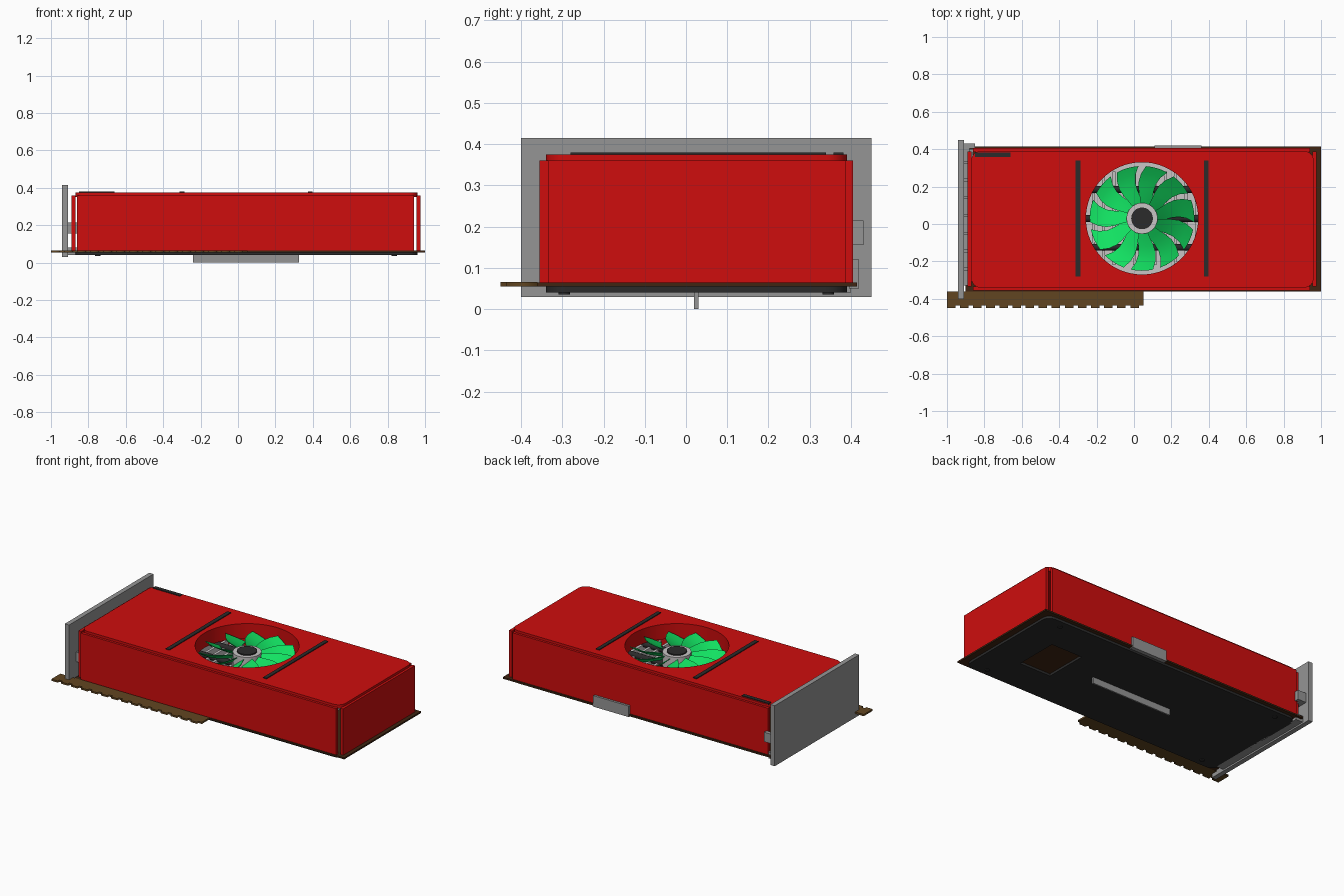
import bpy, bmesh, math
from mathutils import Vector

if "Cube" in bpy.data.objects:
    bpy.data.objects.remove(bpy.data.objects["Cube"])

def mat(name, rgb):
    m = bpy.data.materials.new(name)
    m.diffuse_color = (*rgb, 1)
    m.use_nodes = True
    m.node_tree.nodes["Principled BSDF"].inputs["Base Color"].default_value = m.diffuse_color
    return m

RED = mat("red", (0.62, 0.004, 0.004))
GREEN = mat("green", (0.006, 0.75, 0.12))
GREY = mat("grey", (0.30, 0.30, 0.30))
LIGHT = mat("light grey", (0.58, 0.56, 0.56))
DARK = mat("dark grey", (0.024, 0.024, 0.024))
BROWN = mat("dark brown", (0.05, 0.018, 0.006))
GOLD = mat("bronze", (0.12, 0.06, 0.015))

FX, FY = 0.043, 0.03      # fan centre

def add(name, bm, m):
    bmesh.ops.recalc_face_normals(bm, faces=bm.faces)
    me = bpy.data.meshes.new(name)
    bm.to_mesh(me)
    bm.free()
    me.materials.append(m)
    o = bpy.data.objects.new(name, me)
    bpy.context.collection.objects.link(o)
    return o

def boxes(name, spans, m):
    """One object made of boxes, each given as x0, x1, y0, y1, z0, z1."""
    bm = bmesh.new()
    for x0, x1, y0, y1, z0, z1 in spans:
        vs = bmesh.ops.create_cube(bm, size=1)['verts']
        for v in vs:
            v.co = Vector(((x0 + x1) / 2 + v.co.x * (x1 - x0),
                           (y0 + y1) / 2 + v.co.y * (y1 - y0),
                           (z0 + z1) / 2 + v.co.z * (z1 - z0)))
    return add(name, bm, m)

def smooth(o):
    bpy.ops.object.select_all(action='DESELECT')
    o.select_set(True)
    bpy.context.view_layer.objects.active = o
    bpy.ops.object.shade_smooth_by_angle(angle=math.radians(35))

def plate(name, outlines, z0, z1, m):
    """Flat plate from an outline, with any further outlines cut out as holes."""
    cu = bpy.data.curves.new(name, 'CURVE')
    cu.dimensions, cu.fill_mode, cu.extrude = '2D', 'BOTH', (z1 - z0) / 2
    for pts in outlines:
        s = cu.splines.new('POLY')
        s.points.add(len(pts) - 1)
        for p, (x, y) in zip(s.points, pts):
            p.co = (x, y, 0, 1)
        s.use_cyclic_u = True
    tmp = bpy.data.objects.new(name + "_curve", cu)
    bpy.context.collection.objects.link(tmp)
    me = bpy.data.meshes.new_from_object(tmp.evaluated_get(bpy.context.evaluated_depsgraph_get()))
    bpy.data.objects.remove(tmp)
    bm = bmesh.new()
    bm.from_mesh(me)
    bpy.data.meshes.remove(me)
    bmesh.ops.remove_doubles(bm, verts=bm.verts, dist=1e-5)
    bmesh.ops.translate(bm, verts=bm.verts, vec=(0, 0, (z0 + z1) / 2))
    return add(name, bm, m)

def circle(x, y, r, n=64):
    return [(x + r * math.cos(2 * math.pi * i / n), y + r * math.sin(2 * math.pi * i / n)) for i in range(n)]

def rounded(x0, x1, y0, y1, r, n=6):
    pts = []
    for k, (cx, cy) in enumerate([(x1 - r, y1 - r), (x0 + r, y1 - r), (x0 + r, y0 + r), (x1 - r, y0 + r)]):
        for i in range(n + 1):
            a = math.pi / 2 * (k + i / n)
            pts.append((cx + r * math.cos(a), cy + r * math.sin(a)))
    return pts

def rect(x0, x1, y0, y1):
    return [(x0, y0), (x1, y0), (x1, y1), (x0, y1)]

# Shroud: top with fan opening, fan rim and four side panels
smooth(plate("shroud_top", [rounded(-0.87, 0.96, -0.34, 0.39, 0.05), circle(FX, FY, 0.30)], 0.35, 0.375, RED))
smooth(plate("fan_rim", [circle(FX, FY, 0.306), circle(FX, FY, 0.30)], 0.28, 0.374, RED))
boxes("shroud_sides", [
    (-0.86, 0.94, -0.355, -0.335, 0.062, 0.36), (-0.86, 0.94, 0.385, 0.405, 0.062, 0.36),
    (0.955, 0.975, -0.335, 0.388, 0.062, 0.36), (-0.89, -0.87, -0.335, 0.388, 0.062, 0.36)], RED)
boxes("trim_strips", [(-0.313, -0.287, -0.28, 0.34, 0.37, 0.38), (0.373, 0.397, -0.28, 0.34, 0.37, 0.38),
                      (-0.85, -0.66, 0.358, 0.382, 0.37, 0.38)], DARK)

# Circuit board and toothed edge connector
boxes("circuit_board", [(-0.90, 1.0, -0.36, 0.415, 0.055, 0.065)], BROWN)
teeth, n = [(-1.0, -0.36)], 15
pitch = 1.05 / n
for i in range(n):
    x = -1.0 + i * pitch
    teeth += [(x, -0.45), (x + pitch * 0.65, -0.45), (x + pitch * 0.65, -0.435), (x + pitch, -0.435)]
teeth += [(0.05, -0.36)]
plate("edge_connector", [teeth], 0.055, 0.066, GOLD)

# Back plate with window, its screws and the ridge
smooth(plate("back_plate", [rounded(-0.87, 0.96, -0.34, 0.39, 0.05), rect(0.52, 0.74, -0.12, 0.16)], 0.04, 0.056, DARK))
for i, (x, y) in enumerate([(x, y) for x in (-0.75, 0.835) for y in (-0.295, 0.345)]):
    plate("back_screw_%d" % i, [circle(x, y, 0.014, 16)], 0.035, 0.042, DARK)
boxes("back_ridge", [(-0.24, 0.325, 0.02, 0.03, 0.0, 0.042)], GREY)
boxes("power_socket", [(0.11, 0.36, 0.395, 0.419, 0.05, 0.12)], GREY)

# Mounting bracket with the row of port blocks and lower feet
boxes("bracket", [(-0.94, -0.91, -0.40, 0.45, 0.03, 0.415)], GREY)
boxes("ports", [(-0.912, -0.88, -0.33 + i * 0.095, -0.245 + i * 0.095, 0.155, 0.215) for i in range(8)]
      + [(-0.912, -0.85, 0.405, 0.43, 0.155, 0.215)], GREY)
boxes("bracket_feet", [(-0.912, -0.86, -0.30, 0.40, 0.04, 0.08)], GREY)

# Heatsink: base, fins and three pipes
boxes("heatsink_base", [(-0.5, 0.6, -0.3, 0.35, 0.065, 0.10)], LIGHT)
boxes("heatsink_fins", [(-0.5 + i * 0.055, -0.484 + i * 0.055, -0.22, 0.28, 0.09, 0.235) for i in range(20)], LIGHT)
for i, y in enumerate((-0.125, 0.03, 0.185)):
    bpy.ops.mesh.primitive_cylinder_add(vertices=16, radius=0.018, depth=1.1,
                                        location=(0.05, y, 0.235), rotation=(0, math.pi / 2, 0))
    o = bpy.context.object
    o.name = "heat_pipe_%d" % i
    o.data.materials.append(DARK)
    smooth(o)

# Fan: hub, cap and eleven pitched blades
smooth(plate("fan_hub", [circle(FX, FY, 0.083, 32)], 0.25, 0.338, LIGHT))
smooth(plate("fan_cap", [circle(FX, FY, 0.058, 32)], 0.33, 0.345, DARK))
bm = bmesh.new()
rows, cols = 5, 4
for b in range(11):
    a0 = math.radians(8) + 2 * math.pi * b / 11
    grid = {}
    for i in range(rows + 1):
        t = i / rows
        r = 0.07 + 0.21 * t
        width, drop = 0.055 + 0.065 * t, 0.045 + 0.022 * t
        for j in range(cols + 1):
            s = j / cols - 0.5                      # counter-clockwise edge is higher
            a = a0 + s * width / r + 0.15 * math.sin(math.pi * t)
            z = 0.298 + drop * s
            for k in (0, 1):
                grid[i, j, k] = bm.verts.new((FX + r * math.cos(a), FY + r * math.sin(a), z + 0.005 * k))
    for i in range(rows):
        for j in range(cols):
            for k in (0, 1):
                bm.faces.new([grid[i, j, k], grid[i + 1, j, k], grid[i + 1, j + 1, k], grid[i, j + 1, k]])
    loop = ([(i, 0) for i in range(rows)] + [(rows, j) for j in range(cols)]
            + [(i, cols) for i in range(rows, 0, -1)] + [(0, j) for j in range(cols, 0, -1)])
    for p, q in zip(loop, loop[1:] + loop[:1]):
        bm.faces.new([grid[(*p, 0)], grid[(*q, 0)], grid[(*q, 1)], grid[(*p, 1)]])
smooth(add("fan_blades", bm, GREEN))
